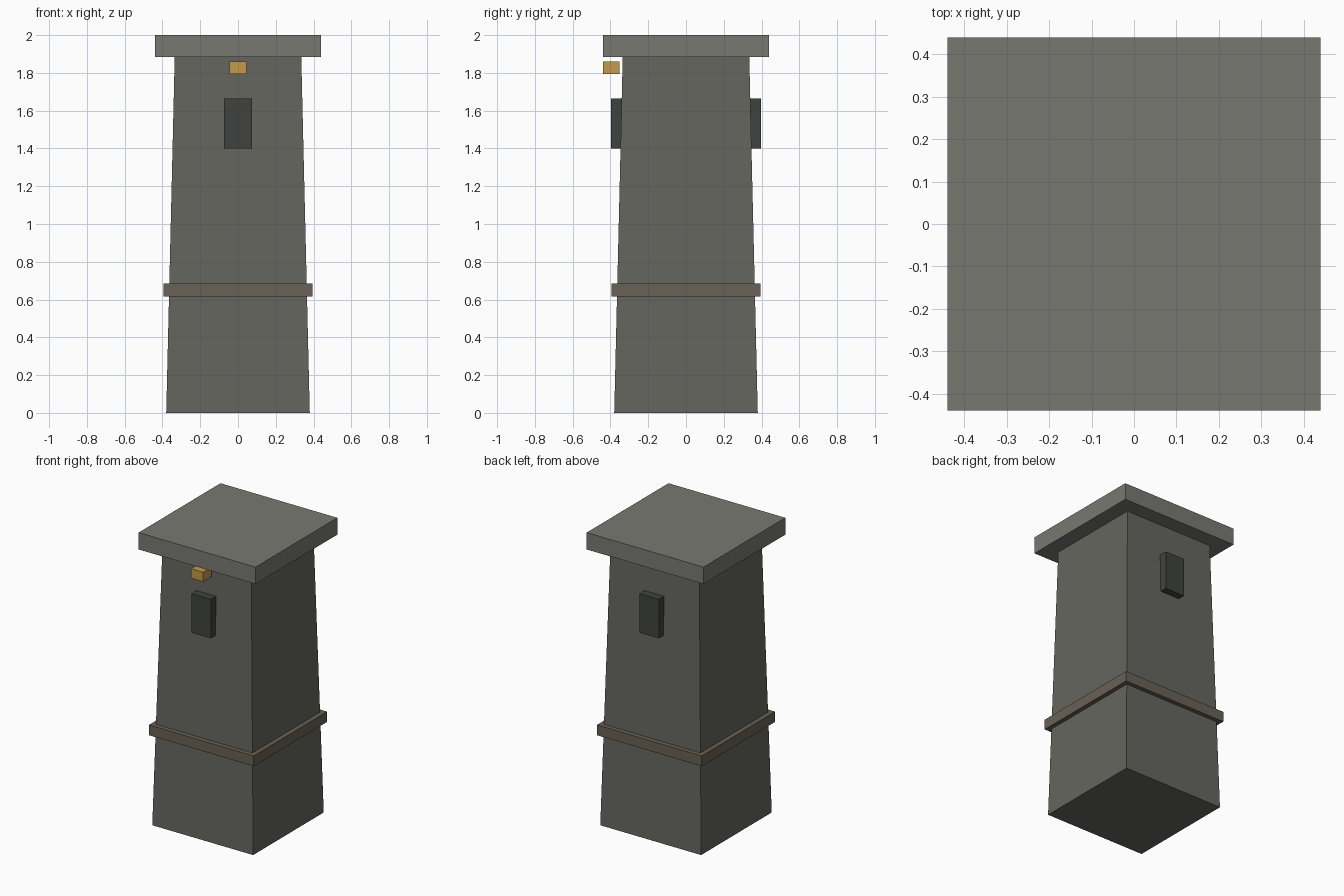
import bpy, bmesh

if "Cube" in bpy.data.objects:
    bpy.data.objects.remove(bpy.data.objects["Cube"])


def paint(name, rgb):
    m = bpy.data.materials.new(name)
    m.diffuse_color = (*rgb, 1)
    m.use_nodes = True
    m.node_tree.nodes["Principled BSDF"].inputs["Base Color"].default_value = m.diffuse_color
    return m


def box(name, lo, hi, mat, top_scale=1.0):
    """Axis-aligned box between two corners; top_scale tapers the top face."""
    bm = bmesh.new()
    bmesh.ops.create_cube(bm, size=1)
    for v in bm.verts:
        s = top_scale if v.co.z > 0 else 1.0
        v.co = [l + (c + 0.5) * (h - l) for l, h, c in zip(lo, hi, v.co)]
        v.co.x *= s
        v.co.y *= s
    mesh = bpy.data.meshes.new(name)
    bm.to_mesh(mesh)
    bm.free()
    mesh.materials.append(mat)
    ob = bpy.data.objects.new(name, mesh)
    bpy.context.collection.objects.link(ob)
    return ob


stone = paint("stone", (0.13, 0.13, 0.115))
cap_stone = paint("cap_stone", (0.19, 0.19, 0.17))
trim = paint("trim", (0.14, 0.12, 0.09))
dark = paint("dark", (0.05, 0.055, 0.05))
amber = paint("amber", (0.55, 0.32, 0.07))

# Tapered tower shaft
box("tower_shaft", (-0.38, -0.38, 0), (0.38, 0.38, 1.885), stone, 0.335 / 0.38)

# Band around the shaft and overhanging roof slab
box("trim_band", (-0.395, -0.395, 0.615), (0.395, 0.395, 0.685), trim)
box("roof_slab", (-0.44, -0.44, 1.885), (0.44, 0.44, 2.0), cap_stone)

# Dark window blocks on the front and back
for name, y in (("front_window", -0.36), ("back_window", 0.36)):
    box(name, (-0.073, y - 0.036, 1.4), (0.073, y + 0.036, 1.665), dark)

# Small lamp above the front window, standing just clear of the wall
box("front_lamp", (-0.045, -0.44, 1.795), (0.045, -0.352, 1.86), amber)
